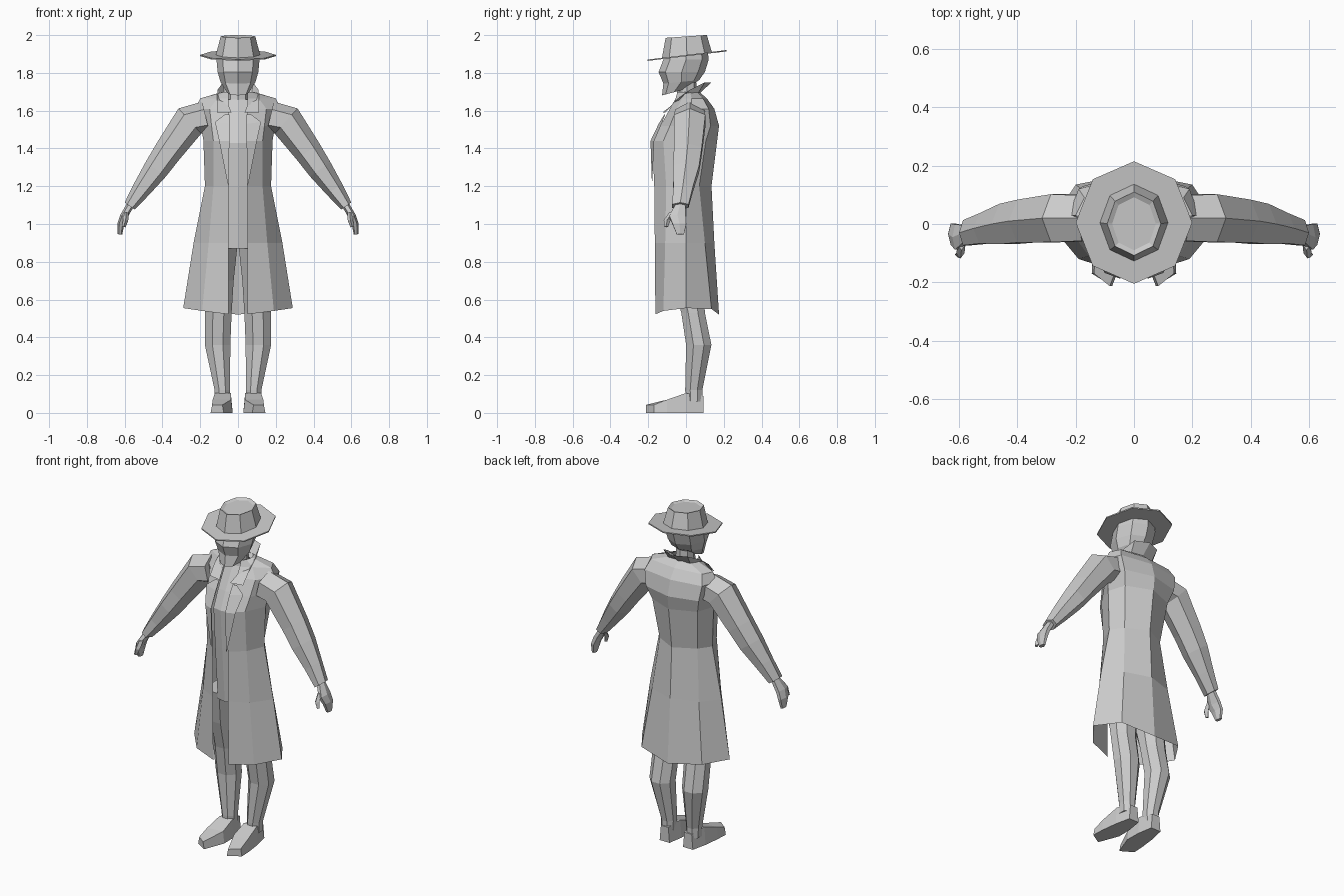
import bpy, bmesh, math
from mathutils import Vector

GREY = bpy.data.materials.new("light_grey")
GREY.diffuse_color = (0.6, 0.6, 0.6, 1)


def loft(name, rings, closed=True, caps=(True, True), mirror=False):
    """Bridge matching rows of points into a flat-shaded skin."""
    bm = bmesh.new()
    rows = [[bm.verts.new(p) for p in r] for r in rings]
    n = len(rows[0])
    for a, b in zip(rows, rows[1:]):
        for i in range(n if closed else n - 1):
            j = (i + 1) % n
            bm.faces.new((a[i], a[j], b[j], b[i]))
    if closed and caps[0]:
        bm.faces.new(rows[0][::-1])
    if closed and caps[1]:
        bm.faces.new(rows[-1])
    bmesh.ops.recalc_face_normals(bm, faces=bm.faces[:])
    me = bpy.data.meshes.new(name)
    bm.to_mesh(me)
    bm.free()
    me.materials.append(GREY)
    ob = bpy.data.objects.new(name, me)
    bpy.context.collection.objects.link(ob)
    if mirror:
        m = ob.modifiers.new("mirror", 'MIRROR')
        m.use_clip = True
    return ob


def oval(z, front, back, w, tilt=0.0, n=8, x=0.0, turn=0.0):
    """Horizontal oval ring; tilt raises z with y."""
    mid, half = (front + back) / 2, (back - front) / 2
    pts = []
    for i in range(n):
        a = 2 * math.pi * i / n + turn
        y = mid - half * math.cos(a)
        pts.append((x + w * math.sin(a), y, z + tilt * y))
    return pts


def limb(name, path, n=6):
    """Tube along (x, y, z, in-plane radius, depth radius) stations, mirrored."""
    rings = []
    for i, (x, y, z, r, d) in enumerate(path):
        p, q = path[max(i - 1, 0)], path[min(i + 1, len(path) - 1)]
        t = Vector((q[0] - p[0], 0, q[2] - p[2])).normalized()
        side = Vector((-t.z, 0, t.x))
        ring = []
        for k in range(n):
            a = 2 * math.pi * (k + 0.5) / n
            a += math.pi / 2 - math.pi / n
            ring.append(Vector((x, y, z)) + side * r * math.sin(a)
                        + Vector((0, d * math.cos(a), 0)))
        rings.append(ring)
    return loft(name, rings, mirror=True)


# Hat: tilted thin brim and tapered crown with a shallow dent
loft("hat_brim", [oval(1.888, -.205, .215, .2, .12), oval(1.895, -.205, .215, .2, .12)])
loft("hat_crown", [oval(1.89, -.128, .138, .118, .12),
                   oval(1.993, -.108, .11, .092, .07),
                   oval(1.985, -.09, .092, .075, .07)], caps=(False, True))

# Head with protruding nose ridge and chin, and neck
loft("head", [oval(1.715, -.127, .0, .06, .27),
              oval(1.755, -.12, .07, .093, .1),
              oval(1.805, -.145, .1, .108),
              oval(1.87, -.12, .12, .114),
              oval(1.92, -.115, .115, .105)])
loft("neck", [oval(1.6, -.06, .06, .055), oval(1.75, -.04, .055, .055)])

# Long coat: half section from back centre round to the open front edge
# z, back y, corner x/y, side x/y, front quarter x/y, front edge x/y
sections = [
    (.53, .175, .20, .135, .29, .00, .19, -.12, .05, -.162),
    (.90, .150, .155, .10, .235, .00, .155, -.11, .05, -.165),
    (1.20, .135, .125, .07, .175, .00, .13, -.105, .05, -.168),
    (1.44, .165, .15, .105, .183, .00, .13, -.12, .05, -.178),
    (1.52, .175, .175, .13, .195, .01, .14, -.085, .05, -.135),
    (1.61, .15, .19, .12, .225, .03, .15, -.05, .05, -.085),
    (1.665, .11, .17, .09, .20, .03, .11, -.02, .05, -.055),
    (1.70, .07, .06, .06, .08, .02, .07, -.02, .05, -.045),
]
rows = []
for i, (z, b, cx, cy, sx, sy, qx, qy, fx, fy) in enumerate(sections):
    hem = (-.01, .02, .025, .01, -.008) if i == 0 else (0,) * 5
    pts = ((0, b), (cx, cy), (sx, sy), (qx, qy), (fx, fy))
    rows.append([(x, y, z + h) for (x, y), h in zip(pts, hem)])
loft("coat", rows, closed=False, mirror=True)

# Collar: rises at the nape and folds down to the front flaps
loft("collar", [
    [(0, .06, 1.68), (0, .135, 1.75)],
    [(.07, .05, 1.67), (.08, .10, 1.75)],
    [(.075, 0, 1.66), (.108, .02, 1.71)],
    [(.055, -.06, 1.64), (.112, -.055, 1.655)],
    [(.035, -.125, 1.59), (.11, -.11, 1.59)]], closed=False, mirror=True)

# Lapels
loft("lapel", [
    [(.048, -.180, 1.2), (.056, -.180, 1.22)],
    [(.046, -.188, 1.44), (.100, -.168, 1.44)],
    [(.045, -.145, 1.53), (.122, -.125, 1.54)],
    [(.045, -.115, 1.58), (.070, -.110, 1.58)]], closed=False, mirror=True)

# Shirt front showing between the coat edges
loft("shirt_front", [[(0, y, z), (.055, y + .012, z)] for z, y in
     ((.87, -.125), (1.2, -.15), (1.43, -.165), (1.53, -.12), (1.66, -.05))],
     closed=False, mirror=True)

# Sleeves, hands and thumbs
limb("sleeve", [(.17, .02, 1.565, .085, .09), (.255, .02, 1.545, .09, .095),
                (.37, .01, 1.385, .074, .085), (.435, .0, 1.29, .066, .08),
                (.51, -.015, 1.185, .05, .06), (.573, -.03, 1.095, .033, .05)])
limb("hand", [(.57, -.03, 1.10, .02, .03), (.605, -.045, 1.04, .02, .05),
              (.62, -.035, 1.0, .018, .042), (.625, -.03, .945, .012, .022)])
limb("thumb", [(.592, -.07, 1.06, .014, .02), (.595, -.1, 1.02, .014, .018),
               (.605, -.105, .985, .01, .01)], n=4)

# Trouser legs
loft("leg", [oval(z, f, b, w, x=x, n=8, turn=math.pi / 8) for z, f, b, w, x in
     ((.06, -.005, .09, .042, .083), (.12, -.008, .09, .044, .083),
      (.36, -.005, .14, .073, .108), (.53, -.03, .105, .076, .104),
      (.70, -.08, .10, .078, .095), (.90, -.12, .09, .085, .08))], mirror=True)

# Shoes: heel, instep and slanted toe (inner x/y, outer x/y, height)
loft("shoe", [[(a, ya, 0), (b, yb, 0), (b - .008, yb, h), (a + .008, ya, h)]
     for a, ya, b, yb, h in ((.045, .092, .11, .092, .09),
                             (.03, .0, .13, .0, .105),
                             (.028, -.09, .142, -.10, .07),
                             (.075, -.213, .145, -.17, .042))], mirror=True)
